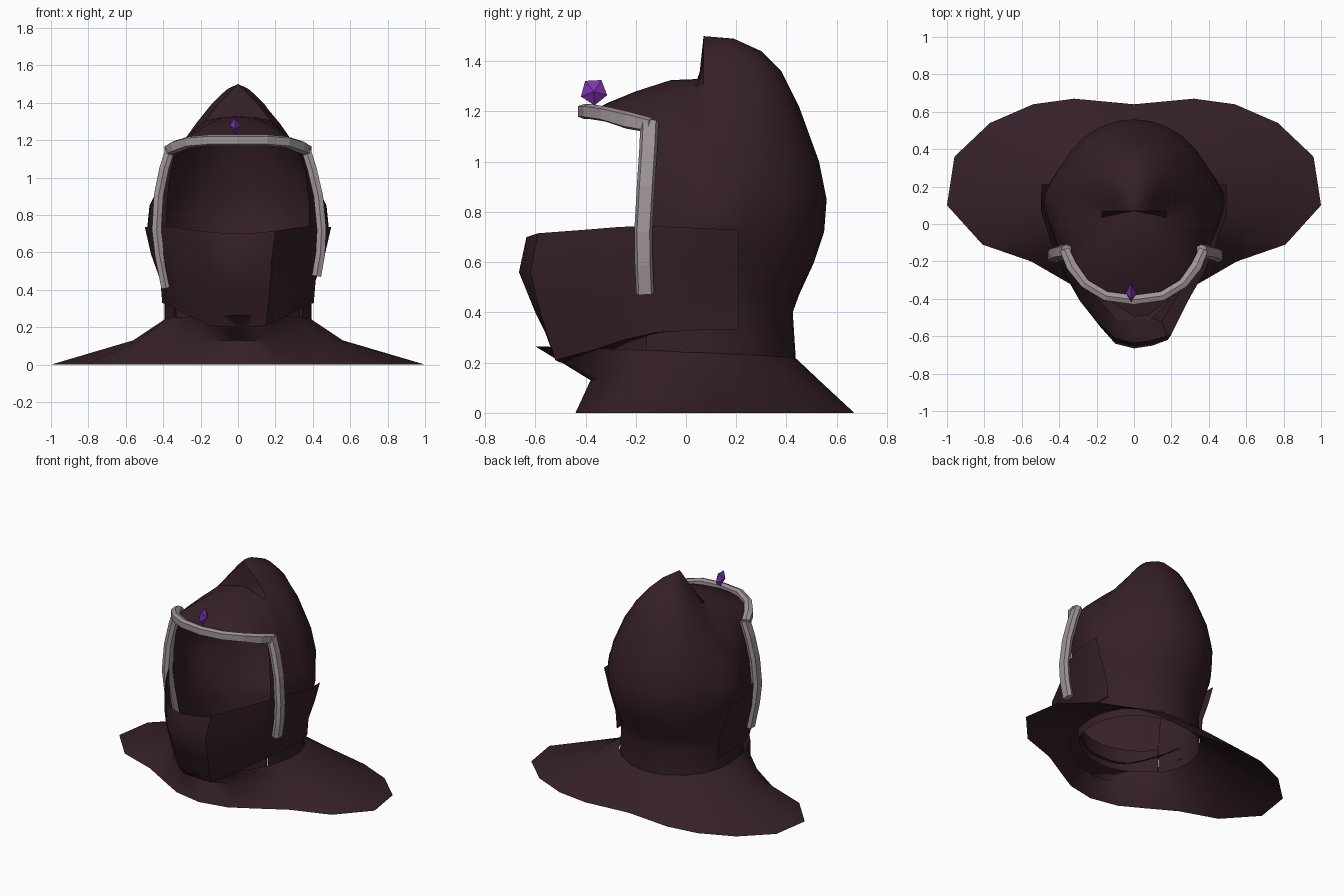
import bpy, bmesh, math
from mathutils import Vector

if "Cube" in bpy.data.objects:
    bpy.data.objects.remove(bpy.data.objects["Cube"])


def material(name, rgb):
    m = bpy.data.materials.new(name)
    m.diffuse_color = (*rgb, 1)
    m.use_nodes = True
    m.node_tree.nodes["Principled BSDF"].inputs["Base Color"].default_value = m.diffuse_color
    return m


CLOTH = material("dark plum cloth", (0.036, 0.0145, 0.021))
METAL = material("grey metal", (0.35, 0.30, 0.32))
GEM = material("purple gem", (0.21, 0.035, 0.42))


def finish(name, bm, mat, smooth=None):
    bmesh.ops.remove_doubles(bm, verts=bm.verts, dist=0.0005)
    bmesh.ops.recalc_face_normals(bm, faces=bm.faces)
    me = bpy.data.meshes.new(name)
    bm.to_mesh(me)
    bm.free()
    me.materials.append(mat)
    ob = bpy.data.objects.new(name, me)
    bpy.context.collection.objects.link(ob)
    if smooth:
        bpy.ops.object.select_all(action='DESELECT')
        ob.select_set(True)
        bpy.context.view_layer.objects.active = ob
        bpy.ops.object.shade_smooth_by_angle(angle=math.radians(smooth))
    return ob


def skin(bm, columns, closed=False):
    """Join neighbouring columns of points with quads."""
    cols = [[bm.verts.new(p) for p in c] for c in columns]
    pairs = list(zip(cols, cols[1:])) + ([(cols[-1], cols[0])] if closed else [])
    for a, b in pairs:
        for i in range(min(len(a), len(b)) - 1):
            bm.faces.new((a[i], b[i], b[i + 1], a[i + 1]))
    return cols


def mix(a, b, t):
    return a + (b - a) * t


# Hood: (radius, height) profiles around a vertical axis at y = 0.07
AXIS_Y = 0.07
RIM = 33.75   # angle of the face opening, forward of the side
BACK = [(0, 1.5), (.12, 1.49), (.23, 1.44), (.31, 1.36), (.38, 1.22), (.46, 1.0),
        (.49, .85), (.48, .72), (.44, .6), (.38, .47), (.355, .4), (.37, .17)]
SIDE = [(0, 1.5), (.1, 1.4), (.17, 1.31), (.25, 1.23), (.33, 1.14), (.40, 1.0),
        (.43, .85), (.43, .72), (.42, .6), (.40, .47), (.39, .4), (.395, .18)]
OPEN = [(0, 1.33), (.1, 1.32), (.19, 1.29), (.29, 1.235), (.40, 1.15), (.44, 1.0),
        (.455, .87), (.455, .72), (.445, .6), (.42, .47), (.41, .4), (.41, .19)]
FRONT = [(0, 1.33), (.13, 1.325), (.27, 1.28), (.38, 1.235), (.47, 1.19)]


def hood_column(deg):
    a = math.degrees(math.asin(math.sin(math.radians(deg))))
    c, s = math.cos(math.radians(deg)), math.sin(math.radians(deg))
    pts = []
    for i in range(12 if a > -RIM - 1 else 5):
        if a > -0.01:
            p, q, t = SIDE[i], BACK[i], abs(s) ** 1.5
        elif a > -RIM - 0.01:
            p, q, t = SIDE[i], OPEN[i], 1 if i < 2 else -a / RIM
        else:
            t0 = (-a - RIM) / (90 - RIM)
            p, q, t = OPEN[i], FRONT[i], t0 ** 0.6
        r, z = mix(p[0], q[0], t), mix(p[1], q[1], t)
        if a < -RIM - 1:
            r += 0.025 * math.sin(math.pi * t0) * i / 4
        x, y = r * c, AXIS_Y + r * s
        # ear bulge
        x += math.copysign(0.075, c) * math.exp(-((y - .13) / .13) ** 2
                                                - ((z - .77) / .12) ** 2) * (abs(x) > .25)
        pts.append((x, y, z))
    return pts


bm = bmesh.new()
skin(bm, [hood_column(-90 + 11.25 * k) for k in range(32)], closed=True)
finish("hood", bm, CLOTH, 40)

# Front of the neck, under the mask
bm = bmesh.new()
skin(bm, [[(r * math.cos(a), AXIS_Y + r * math.sin(a), z) for r, z in ((.40, .36), (.40, .2))]
          for a in (math.radians(-RIM - 11.25 * k) for k in range(11))])
finish("neck_front", bm, CLOTH, 40)

# Shoulder cape: half outlines from the back round to the front
HEM = [(0, .64), (.32, .67), (.54, .64), (.77, .54), (.96, .36), (1, .1),
       (.81, -.11), (.55, -.2), (.36, -.31), (.2, -.40), (0, -.44)]
MID = [(0, .53), (.2, .53), (.36, .49), (.47, .4), (.55, .27), (.56, .1),
       (.53, -.05), (.45, -.15), (.33, -.25), (.18, -.34), (0, -.38)]
NECK = [(0, .44), (.13, .425), (.25, .36), (.335, .27), (.38, .17), (.395, .07),
        (.385, -.05), (.36, -.17), (.3, -.29), (.17, -.43), (0, -.6)]


def cape_column(i, side):
    z = mix(.215, .265, i / 10)
    return [(side * HEM[i][0], HEM[i][1], 0), (side * MID[i][0], MID[i][1], .13),
            (side * NECK[i][0], NECK[i][1], z)]


bm = bmesh.new()
skin(bm, [cape_column(i, 1) for i in range(11)]
     + [cape_column(i, -1) for i in range(9, 0, -1)], closed=True)
finish("shoulder_cape", bm, CLOTH, 50)

# Face mask: rows from top edge to under the chin, columns from nose to behind the ear
MASK = [
    [(0, -.635, .70), (.1, -.61, .705), (.2, -.52, .715), (.3, -.39, .73),
     (.37, -.27, .74), (.43, -.14, .745), (.498, .07, .735), (.495, .21, .73)],
    [(0, -.665, .56), (.1, -.64, .56), (.18, -.55, .56), (.29, -.41, .57),
     (.36, -.28, .58), (.425, -.13, .59), (.465, .06, .59), (.455, .21, .59)],
    [(0, -.60, .4), (.09, -.58, .4), (.17, -.51, .4), (.27, -.4, .42),
     (.345, -.27, .43), (.395, -.12, .44), (.415, .05, .45), (.405, .21, .45)],
    [(0, -.50, .2), (.08, -.49, .2), (.15, -.45, .21), (.24, -.37, .25),
     (.32, -.25, .29), (.38, -.12, .32), (.405, .05, .33), (.395, .21, .33)],
    [(0, -.31, .25), (.06, -.31, .25), (.12, -.30, .25), (.19, -.27, .26),
     (.28, -.2, .29), (.36, -.1, .32), (.40, .05, .33), (.39, .21, .33)],
]


def mask_column(i, side):
    push = {1: .01, 2: .07}.get(i, 0) if side > 0 else 0   # crumpled right cheek
    return [(side * row[i][0], row[i][1] - push * (k < 4), row[i][2])
            for k, row in enumerate(MASK)]


bm = bmesh.new()
skin(bm, [mask_column(i, -1) for i in range(7, 0, -1)]
     + [mask_column(i, 1) for i in range(8)])
finish("face_mask", bm, CLOTH, 45)


# Metal frame: six-sided bars swept along paths
def bar(name, path, up, wide, tall, flare=None):
    bm = bmesh.new()
    path = [Vector(p) for p in path]
    cols = []
    for i, p in enumerate(path):
        d = (path[min(i + 1, len(path) - 1)] - path[max(i - 1, 0)]).normalized()
        side = d.cross(Vector(up)).normalized()
        top = side.cross(d)
        f = (flare or {}).get(i, 1)
        cols.append([p + f * (side * wide * u + top * tall * v) for u, v in
                     ((-1, -.7), (0, -1), (1, -.7), (1, .7), (0, 1), (-1, .7), (-1, -.7))])
    rings = skin(bm, cols)
    bm.faces.new(rings[0][:6])
    bm.faces.new(rings[-1][:6])
    return finish(name, bm, METAL)


half = [(.15, -.385, 1.2), (.26, -.32, 1.19), (.33, -.23, 1.165), (.37, -.14, 1.145)]
brow = [(-x, y, z) for x, y, z in reversed(half)] + [(0, -.405, 1.2)] + half
bar("brow_bar", brow, (0, 0, 1), .025, .03, {1: 1.15, 7: 1.15})
bar("right_cheek_bar", [(.36, -.145, 1.16), (.395, -.15, 1.05), (.43, -.16, .9),
                        (.447, -.17, .72), (.44, -.168, .59), (.42, -.163, .475)],
    (0, 1, 0), .025, .036)
bar("left_cheek_bar", [(-.36, -.145, 1.16), (-.395, -.15, 1.05), (-.425, -.16, .9),
                       (-.435, -.17, .72), (-.42, -.168, .59), (-.385, -.163, .41)],
    (0, 1, 0), .025, .036)

# Gem: flattened five-sided double pyramid above the brow
bm = bmesh.new()
ring = [bm.verts.new((-.015, -.367 + .055 * math.cos(a), 1.279 + .055 * math.sin(a)))
        for a in (math.radians(-15 + 72 * k) for k in range(5))]
for x in (-.045, .015):
    tip = bm.verts.new((x, -.367, 1.279))
    for k in range(5):
        bm.faces.new((ring[k], ring[(k + 1) % 5], tip))
finish("brow_gem", bm, GEM)
